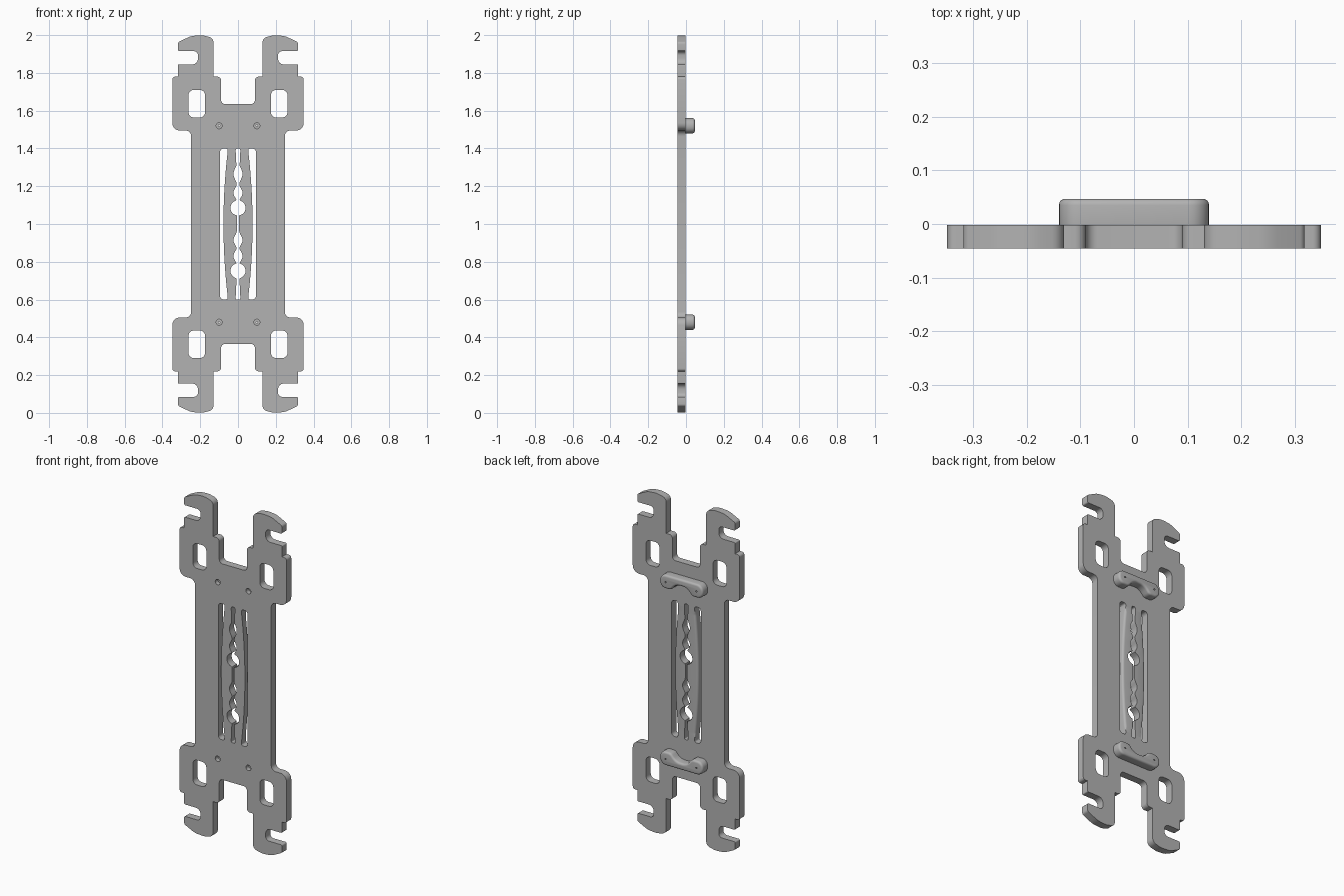
import bpy, bmesh, math
from mathutils import Vector

cube = bpy.data.objects.get("Cube")
if cube:
    bpy.data.objects.remove(cube, do_unlink=True)

grey = bpy.data.materials.new("plain grey")
grey.use_nodes = True
colour = (0.45, 0.45, 0.45, 1)
grey.diffuse_color = colour
grey.node_tree.nodes["Principled BSDF"].inputs["Base Color"].default_value = colour

FRONT, BACK, TOP = -0.046, -0.002, 0.047
SLOT_END, SPRING_END = 0.40, 0.38   # half heights measured from the middle


def rounded(corners, steps=6):
    """Closed outline with a fillet (third value) at each corner."""
    out = []
    for i, (x, z, r) in enumerate(corners):
        p = Vector((x, z))
        a = Vector(corners[i - 1][:2]) - p
        b = Vector(corners[(i + 1) % len(corners)][:2]) - p
        if r == 0:
            out.append((x, z))
            continue
        half = a.angle(b) / 2
        reach = min(r / math.tan(half), a.length * 0.499, b.length * 0.499)
        r = reach * math.tan(half)
        a.normalize()
        b.normalize()
        centre = p + (a + b).normalized() * (r / math.sin(half))
        v0, v1 = p + a * reach - centre, p + b * reach - centre
        sweep = v0.angle_signed(v1)
        for k in range(steps + 1):
            t = -sweep * k / steps
            c, s = math.cos(t), math.sin(t)
            out.append((centre.x + v0.x * c - v0.y * s, centre.y + v0.x * s + v0.y * c))
    return out


def circle(x, z, r, n=24):
    return [(x + r * math.cos(math.tau * k / n), z + r * math.sin(math.tau * k / n)) for k in range(n)]


def finish(obj):
    obj.data.materials.clear()
    obj.data.materials.append(grey)
    bpy.ops.object.select_all(action='DESELECT')
    obj.select_set(True)
    bpy.context.view_layer.objects.active = obj
    bpy.ops.object.shade_smooth_by_angle(angle=math.radians(32))


def slab(name, outlines, y0, y1, bevel=0):
    """Filled outlines (inner ones are holes) extruded along y."""
    curve = bpy.data.curves.new(name, 'CURVE')
    curve.dimensions, curve.fill_mode = '2D', 'BOTH'
    curve.extrude = (y1 - y0) / 2 - bevel
    curve.bevel_depth, curve.offset, curve.bevel_resolution = bevel, -bevel, 3
    for pts in outlines:
        spline = curve.splines.new('POLY')
        spline.points.add(len(pts) - 1)
        for point, (x, z) in zip(spline.points, pts):
            point.co = (x, z, 0, 1)
        spline.use_cyclic_u = True
    source = bpy.data.objects.new(name + "_outline", curve)
    bpy.context.collection.objects.link(source)
    mesh = bpy.data.meshes.new_from_object(source.evaluated_get(bpy.context.evaluated_depsgraph_get()))
    bpy.data.objects.remove(source)
    bm = bmesh.new()
    bm.from_mesh(mesh)
    bmesh.ops.remove_doubles(bm, verts=bm.verts, dist=0.00005)
    for v in bm.verts:
        x, z, d = v.co
        v.co = (x, (y0 + y1) / 2 - d, z)
    bmesh.ops.recalc_face_normals(bm, faces=bm.faces)
    bm.to_mesh(mesh)
    bm.free()
    obj = bpy.data.objects.new(name, mesh)
    bpy.context.collection.objects.link(obj)
    finish(obj)
    return obj


def all_quarters(quarter):
    """Mirror a quarter outline about x = 0 and z = 1."""
    half = quarter + [(x, 2 - z, r) for x, z, r in reversed(quarter)]
    return half + [(-x, z, r) for x, z, r in reversed(half)]


# Back plate outline: inner bay, hook, notch, shoulder, waist
quarter = [
    (0.09, 1.635, 0.022), (0.09, 1.78, 0.022), (0.13, 1.78, 0),
    (0.13, 1.985, 0.03), (0.19, 2.0, 0.1), (0.25, 1.995, 0.1), (0.318, 1.962, 0.015),
    (0.318, 1.915, 0.008), (0.212, 1.915, 0.022), (0.212, 1.845, 0.03),
    (0.318, 1.845, 0.006), (0.318, 1.78, 0), (0.348, 1.78, 0.018),
    (0.348, 1.495, 0.04), (0.248, 1.495, 0.03)]
outlines = [rounded(all_quarters(quarter))]

# Central window, with the slot ends between the springs
window = [(0, 1 + SLOT_END, 0), (0.012, 1 + SLOT_END, 0.01), (0.012, 1 + SPRING_END, 0),
          (0.055, 1 + SPRING_END, 0), (0.055, 1 + SLOT_END, 0.019), (0.095, 1 + SLOT_END, 0.019)]
outlines.append(rounded(all_quarters(window)[1:-1]))

# Strap openings and screw holes
for sx in (-1, 1):
    for sz in (-1, 1):
        x, z = sx * 0.218, 1 + sz * 0.637
        outlines.append(rounded([(x + a * 0.044, z + b * 0.073, 0.028)
                                 for a, b in ((-1, -1), (1, -1), (1, 1), (-1, 1))]))
        outlines.append(circle(sx * 0.1, 1 + sz * 0.52, 0.016))
slab("back_plate", outlines, FRONT, BACK)


# Gripping springs: rows lofted along z between the wavy slit and the bowed slot
def slit(z):
    w = 0.006 + 0.006 * min(1, abs(z - 1) / SPRING_END) ** 4
    for centre, r in ((1.085, 0.04), (0.752, 0.04)):
        w = max(w, math.sqrt(max(0, r * r - (z - centre) ** 2)))
    for centre, reach in ((1.265, 0.06), (1.165, 0.05), (0.915, 0.05), (0.83, 0.05)):
        d = abs(z - centre) / reach
        if d < 1:
            w = max(w, 0.006 + 0.018 * (0.5 + 0.5 * math.cos(math.pi * d)))
    return w


for side, name in ((1, "left_spring"), (-1, "right_spring")):
    bm = bmesh.new()
    rows, count = [], 150
    for i in range(count + 1):
        z = 1 - SPRING_END + 2 * SPRING_END * i / count
        t = (z - 1) / SPRING_END
        inner, outer = slit(z), 0.055 + 0.022 * (1 - t * t)
        c = 0.013 * min(1, (1 - abs(t)) * 12)
        section = [(inner, FRONT), (outer, FRONT)]
        for k in range(5):
            a = math.pi / 8 * k
            section.append((outer - c + c * math.cos(a), BACK - c + c * math.sin(a)))
        section.append((inner, BACK))
        rows.append([bm.verts.new((side * x, y, z)) for x, y in section])
    for low, high in zip(rows, rows[1:]):
        for j in range(len(low)):
            k = (j + 1) % len(low)
            bm.faces.new((low[j], low[k], high[k], high[j]))
    bmesh.ops.recalc_face_normals(bm, faces=bm.faces)
    mesh = bpy.data.meshes.new(name)
    bm.to_mesh(mesh)
    bm.free()
    spring = bpy.data.objects.new(name, mesh)
    bpy.context.collection.objects.link(spring)
    finish(spring)

# Cable clamps on the back, hollowed towards the middle of the plate
for sz, name in ((1, "upper_clamp"), (-1, "lower_clamp")):
    z = 1 + sz * 0.52
    shape = [(-0.14, 0.04, 0.038), (0.14, 0.04, 0.038), (0.14, -0.04, 0.038),
             (0.07, -0.04, 0.03), (0.035, 0.0, 0.06), (-0.035, 0.0, 0.06),
             (-0.07, -0.04, 0.03), (-0.14, -0.04, 0.038)]
    outline = rounded([(x, z + sz * dz, r) for x, dz, r in shape])
    slab(name, [outline, circle(-0.1, z, 0.016), circle(0.1, z, 0.016)], -0.02, TOP, 0.012)
